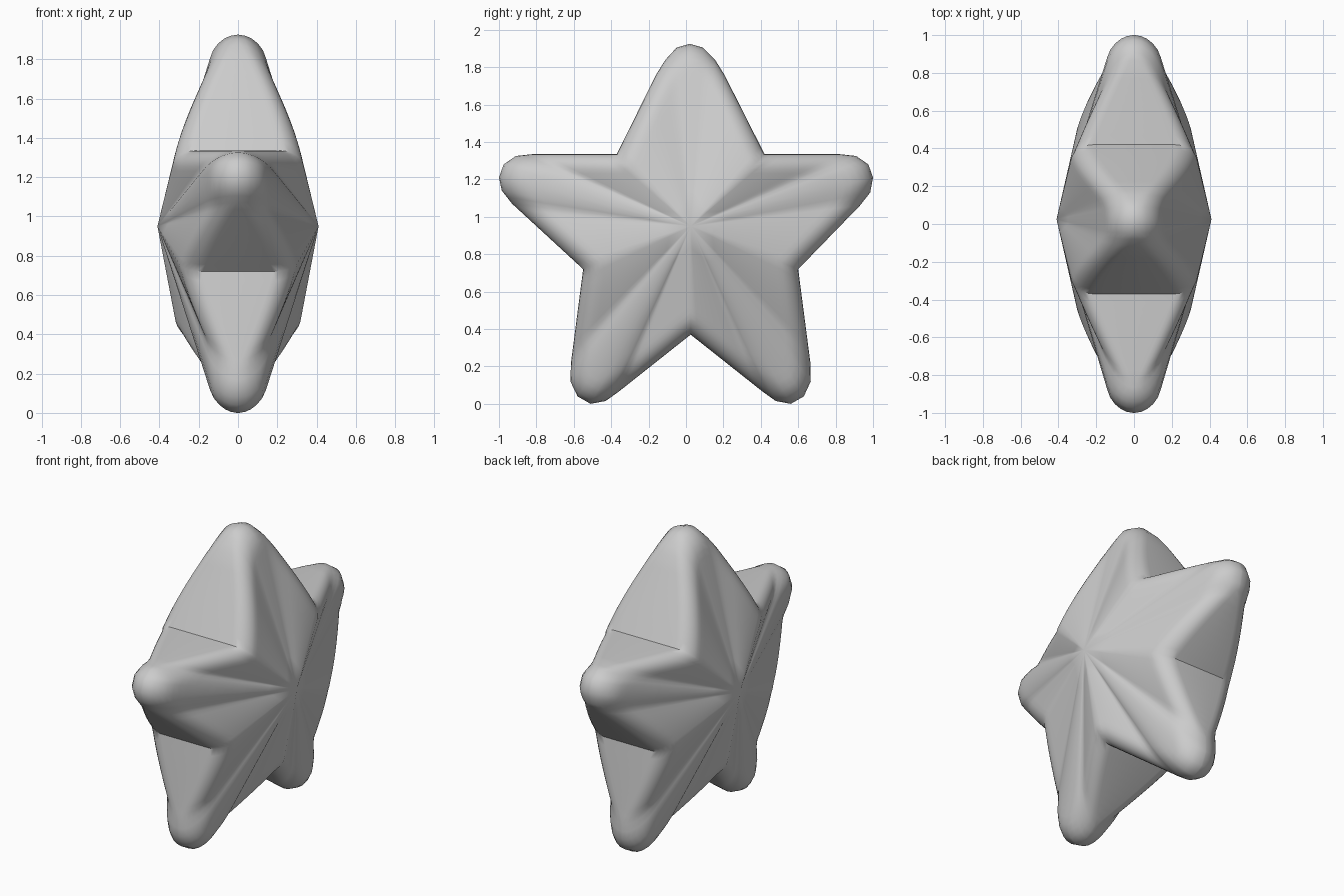
import bpy, bmesh, math
from mathutils import Vector
from mathutils.geometry import intersect_point_line

if "Cube" in bpy.data.objects:
    bpy.data.objects.remove(bpy.data.objects["Cube"])

CENTER = Vector((0.025, 0.95))
PEAK, BEVEL = 0.41, 0.10

# star silhouette (y, z): five rounded tips and five sharp valleys
OUTLINE = [Vector(p) for p in [
    (0.42, 1.335), (0.205, 1.76), (0.155, 1.84), (0.09, 1.905), (0.02, 1.925),
    (-0.05, 1.905), (-0.11, 1.84), (-0.16, 1.76), (-0.37, 1.335),
    (-0.82, 1.335), (-0.91, 1.325), (-0.975, 1.28), (-1.0, 1.21),
    (-0.985, 1.14), (-0.93, 1.07), (-0.55, 0.72),
    (-0.615, 0.22), (-0.618, 0.12), (-0.58, 0.04), (-0.51, 0.0),
    (-0.43, 0.015), (-0.36, 0.065), (0.025, 0.37),
    (0.41, 0.065), (0.48, 0.015), (0.56, 0.0), (0.63, 0.04),
    (0.667, 0.12), (0.665, 0.22), (0.60, 0.72),
    (0.93, 1.06), (0.985, 1.13), (1.0, 1.21), (0.975, 1.28),
    (0.91, 1.325), (0.82, 1.335)]]
N = len(OUTLINE)


def edge_distance(p):
    best = 9.0
    for i in range(N):
        a, b = OUTLINE[i], OUTLINE[(i + 1) % N]
        t = max(0.0, min(1.0, (p - a).dot(b - a) / (b - a).length_squared))
        best = min(best, (p - a.lerp(b, t)).length)
    return best


# subdivide the silhouette
rim = []
for i in range(N):
    a, b = OUTLINE[i], OUTLINE[(i + 1) % N]
    steps = max(1, round((b - a).length / 0.05))
    rim += [a.lerp(b, k / steps) for k in range(steps)]


def half_thickness(p, q, s):
    # face slopes from the peak to the rim, with a rounded edge
    rim_h = max(0.105, 0.31 - 0.525 * ((q - CENTER).length - 0.56))
    h = PEAK + s * (rim_h - PEAK)
    d = min(edge_distance(p), BEVEL)
    return max(h - BEVEL, 0.003) + math.sqrt(max(0.0, BEVEL ** 2 - (BEVEL - d) ** 2))


# concentric rings for both faces
SCALES = [1.0, 0.994, 0.98, 0.955, 0.92, 0.88, 0.84, 0.79, 0.73, 0.6, 0.4, 0.2]
bm = bmesh.new()
M = len(rim)
outer = []
for side in (1, -1):
    rings = []
    for s in SCALES:
        ring = []
        for q in rim:
            p = CENTER.lerp(q, s)
            ring.append(bm.verts.new((side * half_thickness(p, q, s), p.x, p.y)))
        rings.append(ring)
    for r0, r1 in zip(rings, rings[1:]):
        for i in range(M):
            j = (i + 1) % M
            bm.faces.new((r0[i], r0[j], r1[j], r1[i]))
    tip = bm.verts.new((side * (PEAK + 0.0), CENTER.x, CENTER.y))
    for i in range(M):
        bm.faces.new((rings[-1][i], rings[-1][(i + 1) % M], tip))
    outer.append(rings[0])

# side wall
for i in range(M):
    j = (i + 1) % M
    bm.faces.new((outer[0][j], outer[0][i], outer[1][i], outer[1][j]))
bmesh.ops.recalc_face_normals(bm, faces=bm.faces)

mesh = bpy.data.meshes.new("star")
bm.to_mesh(mesh)
bm.free()
star = bpy.data.objects.new("star", mesh)
bpy.context.collection.objects.link(star)
bpy.context.view_layer.objects.active = star
star.select_set(True)
bpy.ops.object.shade_smooth_by_angle(angle=math.radians(40))
